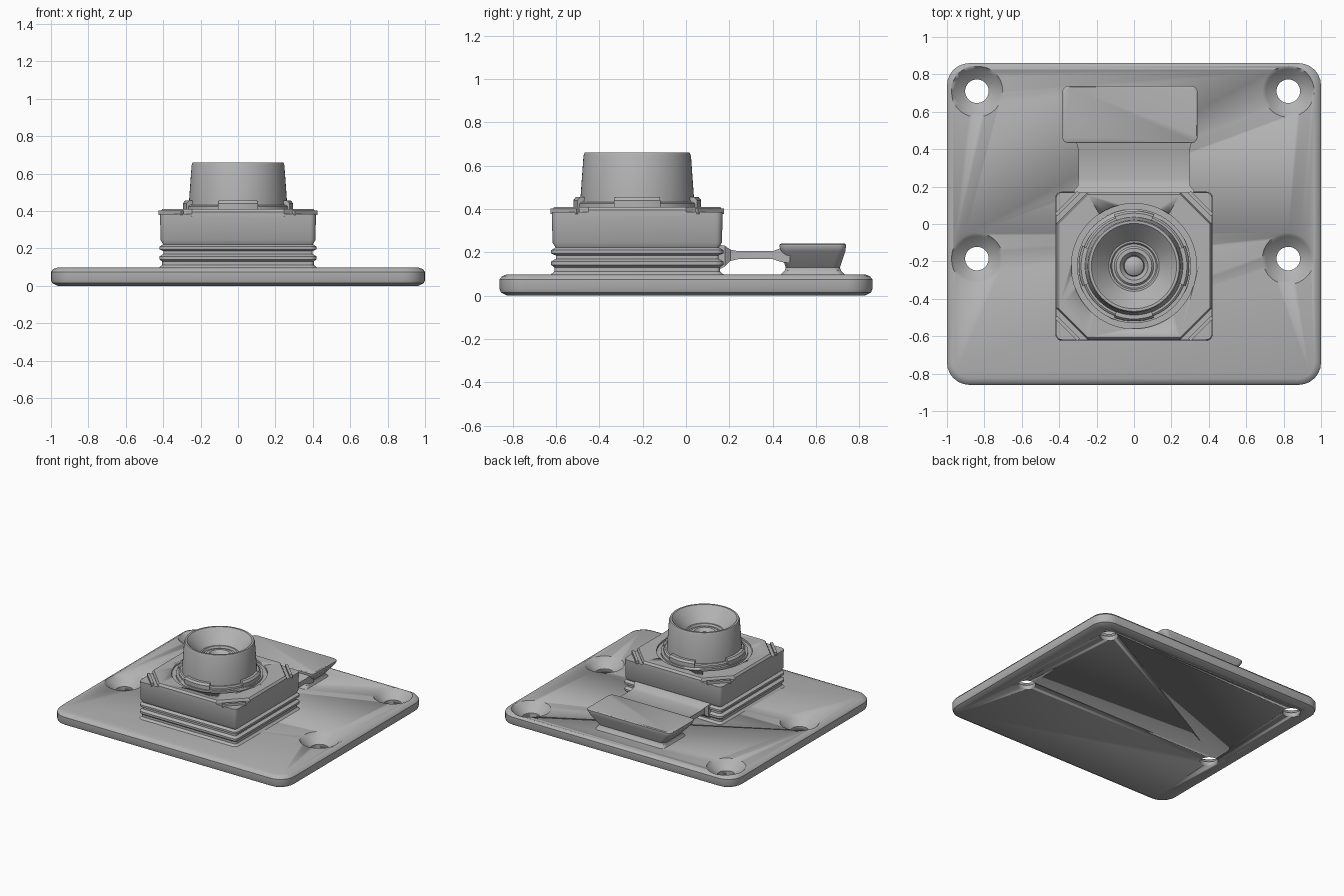
import bpy, bmesh
from math import sin, cos, pi

if "Cube" in bpy.data.objects:
    bpy.data.objects.remove(bpy.data.objects["Cube"])

GREY = (0.45, 0.45, 0.45, 1)
mat = bpy.data.materials.new("satin grey")
mat.use_nodes = True
mat.diffuse_color = GREY
mat.node_tree.nodes["Principled BSDF"].inputs["Base Color"].default_value = GREY


def finish(name, bm, angle=0.6):
    bmesh.ops.recalc_face_normals(bm, faces=bm.faces)
    mesh = bpy.data.meshes.new(name)
    bm.to_mesh(mesh)
    bm.free()
    mesh.materials.append(mat)
    ob = bpy.data.objects.new(name, mesh)
    bpy.context.collection.objects.link(ob)
    bpy.ops.object.select_all(action="DESELECT")
    ob.select_set(True)
    bpy.context.view_layer.objects.active = ob
    bpy.ops.object.shade_smooth_by_angle(angle=angle)
    return ob


def skin(name, loops, closed=False):
    """Bridge matching loops of points; cap the ends unless closed."""
    bm = bmesh.new()
    rings = [[bm.verts.new(p) for p in loop] for loop in loops]
    pairs = list(zip(rings, rings[1:]))
    if closed:
        pairs.append((rings[-1], rings[0]))
    else:
        bm.faces.new(rings[0])
        bm.faces.new(rings[-1])
    for a, b in pairs:
        for i in range(len(a)):
            j = (i + 1) % len(a)
            bm.faces.new((a[i], a[j], b[j], b[i]))
    return finish(name, bm)


def rounded(cx, cy, hx, hy, r, z, steps=6):
    """Rounded rectangle outline at height z; one step gives a chamfer."""
    pts = []
    for q, (sx, sy) in enumerate([(1, 1), (-1, 1), (-1, -1), (1, -1)]):
        for i in range(steps + 1):
            a = (q + i / steps) * pi / 2
            pts.append((cx + sx * (hx - r) + r * cos(a),
                        cy + sy * (hy - r) + r * sin(a), z))
    return pts


def stack(name, cx, cy, hx, hy, r, layers, steps=6):
    """Layers are (inset, height)."""
    return skin(name, [rounded(cx, cy, hx - d, hy - d, max(r - d, 0.01), z, steps)
                       for d, z in layers])


def lathe(name, cx, cy, profile, closed=False, n=64):
    return skin(name, [[(cx + r * cos(2 * pi * i / n), cy + r * sin(2 * pi * i / n), z)
                        for i in range(n)] for r, z in profile], closed)


def cut(ob, cutter):
    cutter.hide_render = True
    mod = ob.modifiers.new("cut", "BOOLEAN")
    mod.operation, mod.object, mod.solver = "DIFFERENCE", cutter, "EXACT"
    bpy.context.view_layer.objects.active = ob
    bpy.ops.object.modifier_apply(modifier=mod.name)
    bpy.data.objects.remove(cutter)


# Base plate with countersunk screw holes
plate = stack("base_plate", 0, 0, 1, 0.86, 0.12,
              [(0.035, 0), (0.006, 0.015), (0, 0.03), (0, 0.075), (0.012, 0.09), (0.035, 0.098)])
for x, y in [(-0.84, 0.71), (0.825, 0.71), (-0.84, -0.185), (0.825, -0.185)]:
    cut(plate, lathe("hole_cutter", x, y,
                     [(0.063, -0.1), (0.063, 0.035), (0.12, 0.075), (0.14, 0.1), (0.14, 0.2)], n=40))

# Housing: ribbed lower block, then a cap with cut corners
CY = -0.225
stack("housing_block", 0, CY, 0.42, 0.397, 0.035,
      [(-0.01, 0.09), (0.015, 0.112), (0.015, 0.13), (0, 0.142), (0, 0.158), (0.022, 0.17),
       (0.022, 0.185), (0, 0.195), (0, 0.21), (0.02, 0.222), (0.006, 0.245), (0.003, 0.385)])
cap = stack("housing_cap", 0, CY, 0.417, 0.394, 0.17,
            [(0, 0.37), (0, 0.395), (0.012, 0.41)], steps=1)

# Circular groove around the lens seat
cut(cap, lathe("groove_cutter", 0, CY,
               [(0.305, 0.395), (0.335, 0.395), (0.335, 0.45), (0.305, 0.45)], closed=True))

# Ribs across the cut corners
for sx in (-1, 1):
    for sy in (-1, 1):
        bm = bmesh.new()
        bmesh.ops.create_cube(bm, size=1)
        for v in bm.verts:
            along, across, z = v.co.x * 0.17, v.co.y * 0.02, v.co.z * 0.025 + 0.39
            k = 0.7071
            v.co = (sx * (0.357 + k * (along + across)),
                    CY + sy * (0.334 + k * (across - along)), z)
        finish("corner_rib", bm)

# Lens seat and four locking tabs
lathe("lens_seat", 0, CY, [(0.24, 0.4), (0.285, 0.4), (0.285, 0.425), (0.275, 0.432), (0.24, 0.432)],
      closed=True)
for q in range(4):
    loops = []
    for i in range(9):
        a = q * pi / 2 + (i / 4 - 1) * 0.37
        loops.append([(r * cos(a), CY + r * sin(a), z) for r, z in
                      [(0.25, 0.405), (0.295, 0.405), (0.295, 0.44), (0.283, 0.455), (0.25, 0.455)]])
    skin("lock_tab", loops)

# Lens barrel with stepped funnel and domed glass
lathe("lens_barrel", 0, CY,
      [(0.265, 0.4), (0.262, 0.45), (0.248, 0.645), (0.242, 0.66), (0.228, 0.66), (0.135, 0.56),
       (0.125, 0.56), (0.118, 0.545), (0.105, 0.545), (0.095, 0.555), (0.075, 0.555),
       (0.055, 0.53), (0.055, 0.5), (0.01, 0.5), (0.01, 0.4)], closed=True)
lathe("lens_glass", 0, CY, [(0.054, 0.5), (0.052, 0.515), (0.035, 0.527), (0.008, 0.532)], n=32)

# Flat cable, flared where it leaves the housing
skin("flat_cable", [
    [(-w, y, z0), (w, y, z0), (w, y, z1), (-w, y, z1)]
    for y, w, z0, z1 in [(0.15, 0.32, 0.12, 0.235), (0.18, 0.32, 0.135, 0.23), (0.205, 0.3, 0.16, 0.212),
                         (0.24, 0.298, 0.168, 0.205), (0.4, 0.298, 0.168, 0.205),
                         (0.44, 0.31, 0.155, 0.22), (0.48, 0.31, 0.15, 0.22)]])

# Connector: undercut block on a flared foot
skin("connector", [rounded(-0.022, 0.585, hx, hy, 0.035, z) for hx, hy, z in
                   [(0.3, 0.155, 0.09), (0.285, 0.13, 0.115), (0.285, 0.125, 0.13),
                    (0.35, 0.15, 0.205), (0.362, 0.153, 0.225), (0.362, 0.153, 0.235), (0.356, 0.147, 0.24)]])
